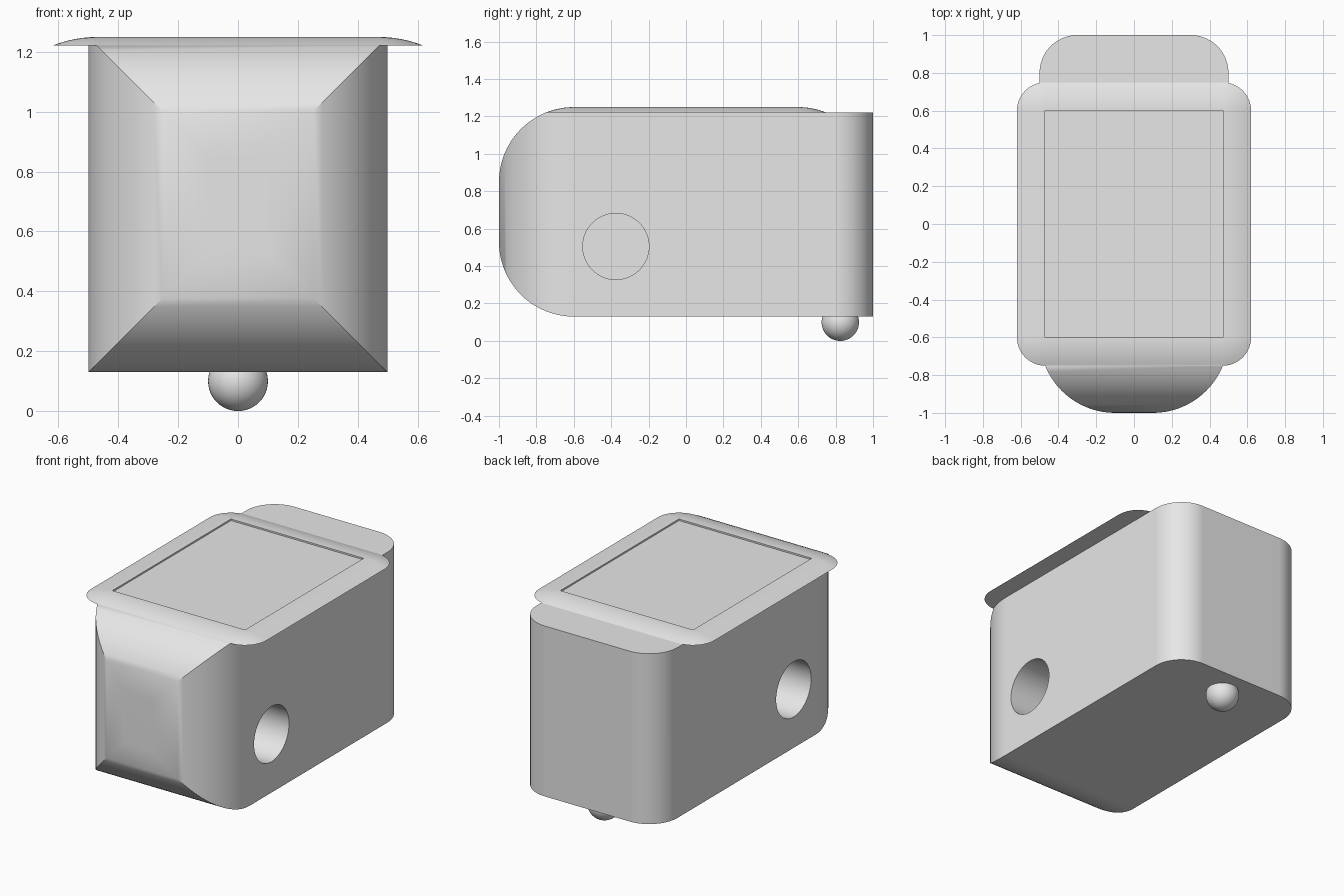
import bpy, bmesh, math
from mathutils import Matrix, Vector

if "Cube" in bpy.data.objects:
    bpy.data.objects.remove(bpy.data.objects["Cube"], do_unlink=True)

GREY = (0.8, 0.8, 0.8, 1.0)
grey = bpy.data.materials.new("light grey")
grey.use_nodes = True
grey.diffuse_color = GREY
grey.node_tree.nodes["Principled BSDF"].inputs["Base Color"].default_value = GREY

BASE, LID, TOP = 0.13, 1.221, 1.25   # underside, lid seam and crown heights
R = 0.4                              # large fillet radius


def make(name, bm):
    bmesh.ops.recalc_face_normals(bm, faces=bm.faces)
    mesh = bpy.data.meshes.new(name)
    bm.to_mesh(mesh)
    bm.free()
    mesh.materials.append(grey)
    obj = bpy.data.objects.new(name, mesh)
    bpy.context.collection.objects.link(obj)
    return obj


def activate(obj):
    bpy.ops.object.select_all(action='DESELECT')
    obj.select_set(True)
    bpy.context.view_layer.objects.active = obj


def smooth(obj):
    activate(obj)
    bpy.ops.object.shade_smooth_by_angle(angle=math.radians(30))
    mod = obj.modifiers.new("clean_normals", 'WEIGHTED_NORMAL')
    mod.keep_sharp = True


def arc(cx, cy, r, start, steps=20):
    """Quarter circle, anticlockwise from the start angle in degrees."""
    angles = [math.radians(start + 90 * i / steps) for i in range(steps + 1)]
    return [(cx + r * math.cos(a), cy + r * math.sin(a)) for a in angles]


def prism(name, outline, place, offset):
    bm = bmesh.new()
    face = bm.faces.new([bm.verts.new(place(p)) for p in outline])
    new = bmesh.ops.extrude_face_region(bm, geom=[face])["geom"]
    bmesh.ops.translate(bm, vec=offset, verts=[v for v in new if isinstance(v, bmesh.types.BMVert)])
    return make(name, bm)


def cut(obj, cutter, operation):
    cutter.hide_render = True
    mod = obj.modifiers.new(operation, 'BOOLEAN')
    mod.operation, mod.solver, mod.object = operation, 'EXACT', cutter
    activate(obj)
    bpy.ops.object.modifier_apply(modifier=mod.name)
    bpy.data.objects.remove(cutter, do_unlink=True)


# Body: plan outline crossed with the side outline
plan = arc(-0.1, -0.6, R, 180) + arc(0.1, -0.6, R, 270) + arc(0.3, 0.8, 0.2, 0) + arc(-0.3, 0.8, 0.2, 90)
body = prism("body", plan, lambda p: (p[0], p[1], BASE), (0, 0, LID - BASE))

crown = [p for p in arc(-0.6, TOP - R, R, 90) if p[1] < LID - 0.004]
side = [(1.2, BASE - 0), (1.2, LID), (-0.75, LID)] + crown + arc(-0.6, BASE + R, R, 180)
cut(body, prism("side_cutter", side, lambda p: (-0.7, p[0], p[1]), (1.4, 0, 0)), 'INTERSECT')

# Blind round socket in each side
for sign in (-1, 1):
    bm = bmesh.new()
    turn = Matrix.Translation(Vector((sign * 0.5, -0.375, 0.505))) @ Matrix.Rotation(math.pi / 2, 4, 'Y')
    bmesh.ops.create_cone(bm, cap_ends=True, segments=64, radius1=0.177, radius2=0.177, depth=0.7, matrix=turn)
    cut(body, make("socket_cutter", bm), 'DIFFERENCE')
smooth(body)

# Lid: stacked rounded rectangles following the fillet, with a sunken panel
bm = bmesh.new()
rings = []
STEPS = 8
levels = [(0.15 * (1 - i / STEPS), None) for i in range(STEPS + 1)] + [(0, TOP - 0.01)]
for t, z in levels:
    z = TOP - R + math.sqrt(R * R - t * t) if z is None else z
    pts = []
    for i, (sx, sy) in enumerate([(1, 1), (-1, 1), (-1, -1), (1, -1)]):
        pts += arc(sx * 0.47, sy * 0.6, t, 90 * i, 12)
    rings.append([bm.verts.new((x, y, z)) for x, y in pts])
bm.faces.new(rings[0])
bm.faces.new(rings[-1])
for low, high in zip(rings, rings[1:]):
    for i in range(len(low)):
        bm.faces.new((low[i - 1], low[i], high[i], high[i - 1]))
bmesh.ops.remove_doubles(bm, verts=bm.verts, dist=0.0005)
smooth(make("lid", bm))

# Ball foot under the back
bm = bmesh.new()
bmesh.ops.create_uvsphere(bm, u_segments=48, v_segments=24, radius=0.1,
                          matrix=Matrix.Translation((0, 0.825, 0.1)))
smooth(make("ball_foot", bm))
